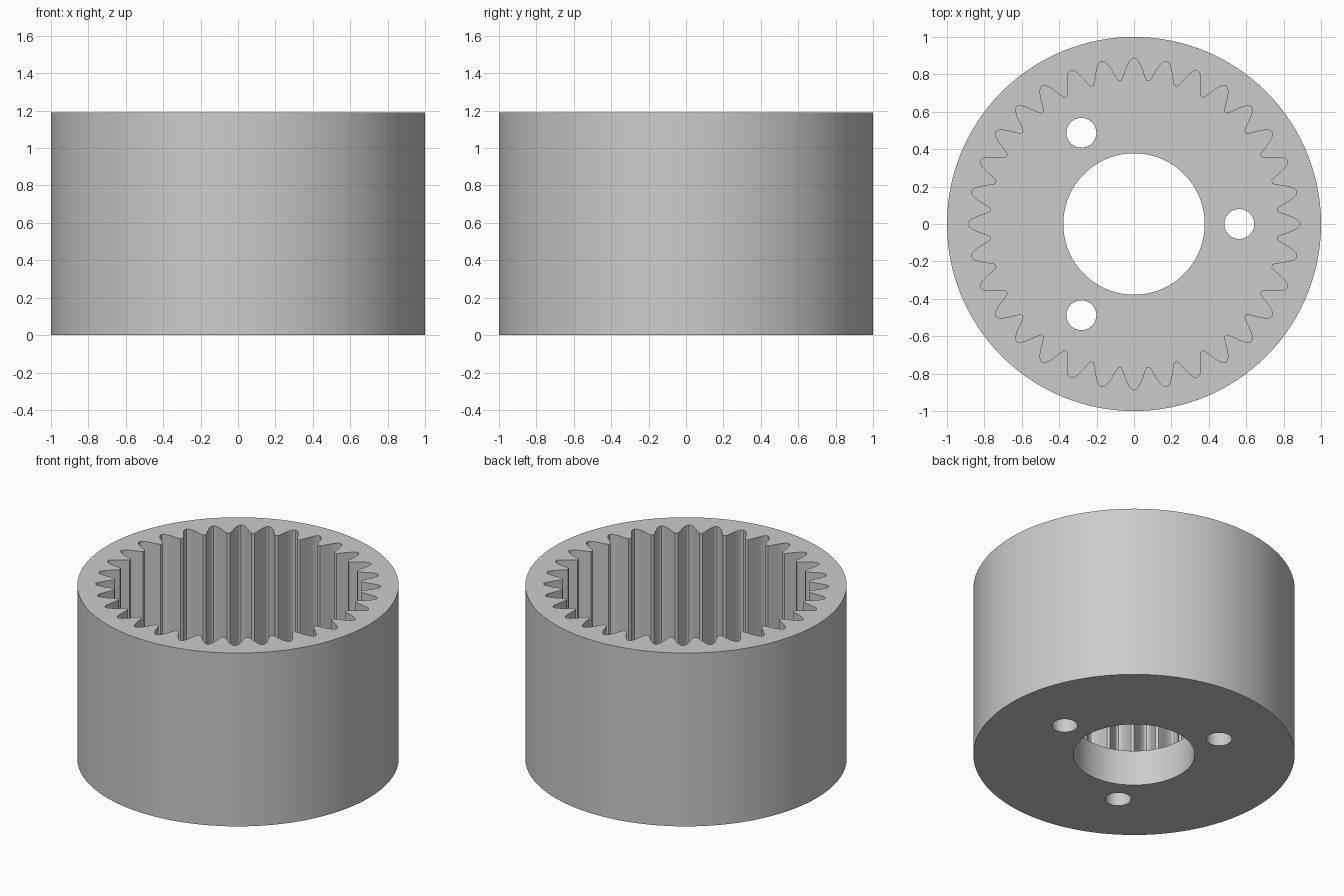
import bpy, bmesh, math

HEIGHT, FLOOR, TEETH = 1.19, 0.245, 32

cube = bpy.data.objects.get("Cube")
if cube:
    bpy.data.objects.remove(cube, do_unlink=True)

steel = bpy.data.materials.new("grey_steel")
steel.use_nodes = True
steel.diffuse_color = (0.6, 0.6, 0.6, 1)
steel.node_tree.nodes["Principled BSDF"].inputs["Base Color"].default_value = (0.6, 0.6, 0.6, 1)


def circle(radius, sides, cx=0, cy=0):
    steps = [math.tau * i / sides for i in range(sides)]
    return [(cx + radius * math.cos(a), cy + radius * math.sin(a)) for a in steps]


def prism(name, outline, z0, z1):
    """Extrude a closed outline between two heights."""
    bm = bmesh.new()
    base = bm.faces.new([bm.verts.new((x, y, z0)) for x, y in outline])
    top = bmesh.ops.extrude_face_region(bm, geom=[base])["geom"]
    verts = [v for v in top if isinstance(v, bmesh.types.BMVert)]
    bmesh.ops.translate(bm, verts=verts, vec=(0, 0, z1 - z0))
    bmesh.ops.recalc_face_normals(bm, faces=bm.faces)
    mesh = bpy.data.meshes.new(name)
    bm.to_mesh(mesh)
    bm.free()
    mesh.materials.append(steel)
    obj = bpy.data.objects.new(name, mesh)
    bpy.context.collection.objects.link(obj)
    return obj


# Half of one tooth gap: (radius, half width), mirrored and repeated around
half_gap = [(0.768, 0.066), (0.79, 0.056), (0.82, 0.046),
            (0.85, 0.034), (0.872, 0.022), (0.883, 0.012)]
gap = [(r, -w) for r, w in half_gap] + [(0.887, 0)] + [(r, w) for r, w in reversed(half_gap)]
gear_outline = []
for i in range(TEETH):
    c, s = math.cos(math.tau * i / TEETH), math.sin(math.tau * i / TEETH)
    gear_outline += [(r * c - w * s, r * s + w * c) for r, w in gap]

# Cup body with toothed bore, centre hole and three bolt holes
body = prism("internal_gear_cup", circle(1, 128), 0, HEIGHT)
cutters = [prism("toothed_bore_cutter", gear_outline, FLOOR, HEIGHT + 0.2),
           prism("centre_hole_cutter", circle(0.378, 96), -0.2, FLOOR + 0.2)]
for k in range(3):
    a = math.tau * k / 3
    hole = circle(0.08, 48, 0.563 * math.cos(a), 0.563 * math.sin(a))
    cutters.append(prism("bolt_hole_cutter", hole, -0.2, FLOOR + 0.2))

bpy.ops.object.select_all(action="DESELECT")
bpy.context.view_layer.objects.active = body
body.select_set(True)
for cutter in cutters:
    cutter.hide_render = True
    mod = body.modifiers.new("cut", "BOOLEAN")
    mod.operation = "DIFFERENCE"
    mod.solver = "EXACT"
    mod.object = cutter
    bpy.ops.object.modifier_apply(modifier=mod.name)
    bpy.data.objects.remove(cutter, do_unlink=True)

bpy.ops.object.shade_smooth_by_angle(angle=math.radians(25))
